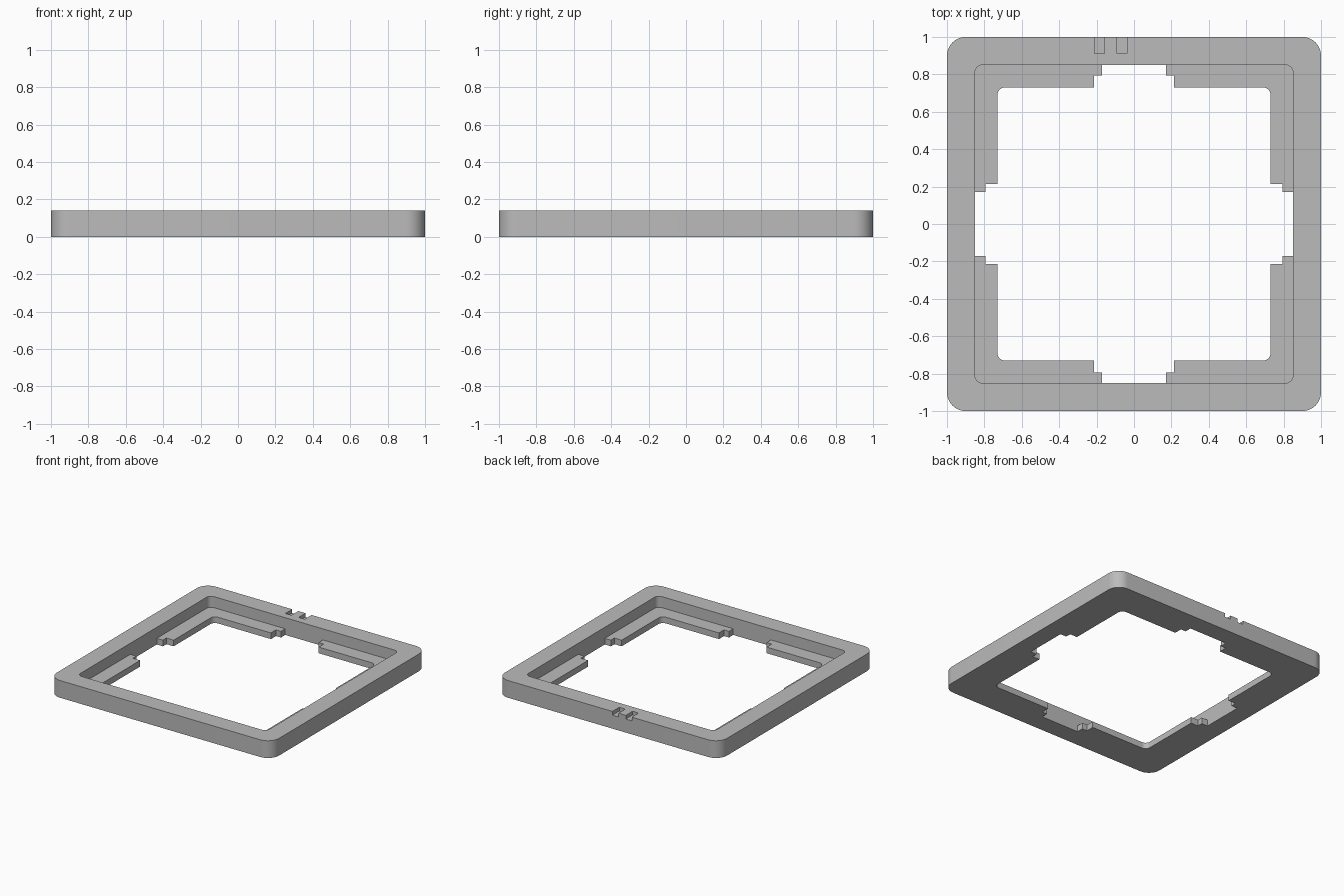
import bpy, bmesh
from math import sin, cos, pi
from mathutils import Matrix, Vector

cube = bpy.data.objects.get("Cube")
if cube:
    bpy.data.objects.remove(cube, do_unlink=True)

HEIGHT, LIP = 0.14, 0.05

grey = bpy.data.materials.new("plain_grey")
grey.use_nodes = True
colour = (0.5, 0.5, 0.5, 1)
grey.diffuse_color = colour
grey.node_tree.nodes["Principled BSDF"].inputs["Base Color"].default_value = colour


def corner(half, radius, steps=10):
    """Arc of points rounding the +x +y corner of a square."""
    c = half - radius
    return [Vector((c + radius * cos(i / steps * pi / 2),
                    c + radius * sin(i / steps * pi / 2))) for i in range(steps + 1)]


def four_fold(points):
    """Repeat a quarter outline around the centre."""
    return [Matrix.Rotation(q * pi / 2, 2) @ p for q in range(4) for p in points]


def prism(name, outline, low, high):
    bm = bmesh.new()
    base = bm.faces.new([bm.verts.new((p.x, p.y, low)) for p in outline])
    top = bmesh.ops.extrude_face_region(bm, geom=[base])
    verts = [g for g in top["geom"] if isinstance(g, bmesh.types.BMVert)]
    bmesh.ops.translate(bm, verts=verts, vec=(0, 0, high - low))
    bmesh.ops.recalc_face_normals(bm, faces=bm.faces)
    mesh = bpy.data.meshes.new(name)
    bm.to_mesh(mesh)
    bm.free()
    mesh.materials.append(grey)
    obj = bpy.data.objects.new(name, mesh)
    bpy.context.collection.objects.link(obj)
    return obj


# Outer body
frame = prism("square_frame", four_fold(corner(1, 0.1)), 0, HEIGHT)

# Central opening with a stepped gap in the middle of each side
steps = [Vector(p) for p in ((0.85, 0.17), (0.795, 0.17), (0.795, 0.215), (0.73, 0.215))]
mirrored = [p.yx for p in reversed(steps)]
opening = four_fold(steps + corner(0.73, 0.04) + mirrored)

# Recess above the lip, and two shallow grooves in the back edge
cutters = [prism("opening_cutter", opening, -0.1, 0.3),
           prism("recess_cutter", four_fold(corner(0.85, 0.04)), LIP, 0.3)]
for x in (-0.185, -0.065):
    groove = [Vector(p) for p in ((x - 0.027, 0.912), (x + 0.027, 0.912),
                                  (x + 0.027, 1.1), (x - 0.027, 1.1))]
    cutters.append(prism("groove_cutter", groove, HEIGHT - 0.03, 0.3))

for cutter in cutters:
    cutter.hide_render = True
    cut = frame.modifiers.new(cutter.name, "BOOLEAN")
    cut.operation = "DIFFERENCE"
    cut.solver = "EXACT"
    cut.object = cutter

# Apply the cuts and discard the cutters
bpy.context.view_layer.update()
solid = bpy.data.meshes.new_from_object(
    frame.evaluated_get(bpy.context.evaluated_depsgraph_get()))
frame.modifiers.clear()
frame.data = solid
solid.name = "square_frame"
for cutter in cutters:
    bpy.data.objects.remove(cutter, do_unlink=True)

bpy.ops.object.select_all(action="DESELECT")
frame.select_set(True)
bpy.context.view_layer.objects.active = frame
bpy.ops.object.shade_smooth_by_angle(angle=pi / 6)
